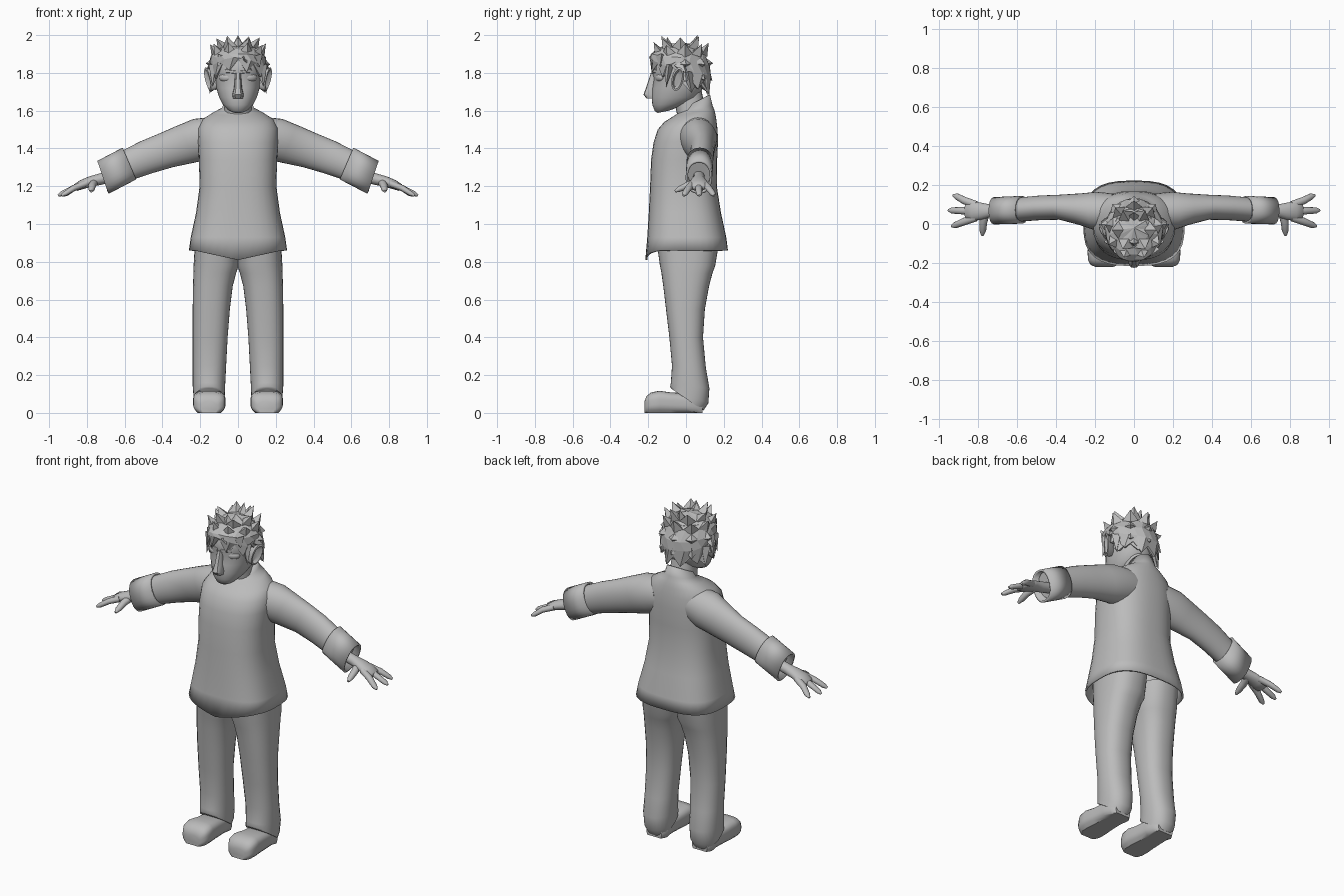
import bpy, bmesh, math, random
from mathutils import Vector as V

if "Cube" in bpy.data.objects:
    bpy.data.objects.remove(bpy.data.objects["Cube"])
random.seed(4)

grey = bpy.data.materials.new("plain grey")
grey.diffuse_color = (0.5, 0.5, 0.5, 1)
grey.use_nodes = True
grey.node_tree.nodes["Principled BSDF"].inputs["Base Color"].default_value = grey.diffuse_color


def finish(name, bm, smooth=40, mirror=False, thick=0, subsurf=0):
    bmesh.ops.recalc_face_normals(bm, faces=bm.faces)
    me = bpy.data.meshes.new(name)
    bm.to_mesh(me)
    bm.free()
    ob = bpy.data.objects.new(name, me)
    bpy.context.collection.objects.link(ob)
    me.materials.append(grey)
    if thick:
        m = ob.modifiers.new("thickness", "SOLIDIFY")
        m.thickness, m.offset = thick, -1
    if mirror:
        m = ob.modifiers.new("mirror", "MIRROR")
        m.use_mirror_merge = False
    if subsurf:
        m = ob.modifiers.new("smooth", "SUBSURF")
        m.levels = m.render_levels = subsurf
    if smooth:
        bpy.ops.object.select_all(action='DESELECT')
        bpy.context.view_layer.objects.active = ob
        ob.select_set(True)
        bpy.ops.object.shade_smooth_by_angle(angle=math.radians(smooth))
    return ob


def loft(bm, rings, n=28, caps=(True, True)):
    """rings: (centre, half axis u, half axis v, superellipse power)"""
    loops = []
    for c, u, v, p in rings:
        loop = []
        for i in range(n):
            a = 2 * math.pi * i / n
            ca, sa = math.cos(a), math.sin(a)
            f = (abs(ca) ** p + abs(sa) ** p) ** (-1 / p)
            loop.append(bm.verts.new(V(c) + V(u) * ca * f + V(v) * sa * f))
        loops.append(loop)
    for a, b in zip(loops, loops[1:]):
        for i in range(n):
            j = (i + 1) % n
            bm.faces.new((a[i], a[j], b[j], b[i]))
    if caps[0]:
        bm.faces.new(loops[0])
    if caps[1]:
        bm.faces.new(loops[-1])
    return loops


def level(zf, zb, x0, x1, yf, yb, p=2.3):
    """ring round the z axis, tilted from front height zf to back height zb"""
    return (((x0 + x1) / 2, (yf + yb) / 2, (zf + zb) / 2), ((x1 - x0) / 2, 0, 0),
            (0, (yb - yf) / 2, (zb - zf) / 2), p)


def tube(bm, pts, n=12):
    """pts: (x, y, z, width, thickness) along a path running outwards"""
    rings = []
    for i, (x, y, z, w, t) in enumerate(pts):
        a, b = V(pts[max(i - 1, 0)][:3]), V(pts[min(i + 1, len(pts) - 1)][:3])
        d = (b - a).normalized()
        u = V((0, 0, 1)).cross(d).normalized()
        rings.append(((x, y, z), u * w, d.cross(u) * t, 2))
    loft(bm, rings, n)


# jacket body, open hem dipping at the front centre
bm = bmesh.new()
body = [(.86, .86, .26, -.21, .222, 2.9), (.93, .93, .25, -.205, .213, 2.8),
        (1.06, 1.06, .222, -.197, .185, 2.7), (1.2, 1.2, .203, -.19, .163, 2.6),
        (1.34, 1.34, .207, -.185, .165, 2.5), (1.43, 1.45, .212, -.172, .17, 2.4),
        (1.5, 1.52, .21, -.15, .165, 2.3), (1.54, 1.57, .185, -.115, .158, 2.2),
        (1.575, 1.605, .13, -.06, .15, 2), (1.595, 1.63, .085, -.03, .14, 2),
        (1.61, 1.685, .073, -.02, .127, 2)]
loops = loft(bm, [level(a, b, -w, w, f, k, p) for a, b, w, f, k, p in body], 40, (False, False))
for v in loops[0]:
    if v.co.y < -.08:
        v.co.z -= .05 * max(0, 1 - abs(v.co.x) / .23)
        v.co.y -= .005
finish("jacket_body", bm, 50, thick=.01)

# sleeves: x, z, y, half height, half depth
bm = bmesh.new()
arm = [(.10, 1.47, .06, .105, .095), (.19, 1.45, .065, .115, .1), (.27, 1.425, .075, .108, .082),
       (.38, 1.39, .086, .096, .064), (.48, 1.355, .083, .09, .063), (.6, 1.305, .073, .08, .062),
       (.68, 1.265, .07, .075, .06)]
loft(bm, [((x, y, z), (0, d, 0), (.4 * h, 0, .92 * h), 2) for x, z, y, h, d in arm], 28)
finish("sleeve", bm, 50, mirror=True)

# turned-back cuffs
bm = bmesh.new()
loft(bm, [((.575, .073, 1.32), (0, .071, 0), (.036, 0, .084), 2.3),
          ((.715, .068, 1.247), (0, .07, 0), (.03, 0, .087), 2.3)], 28, (False, False))
finish("sleeve_cuff", bm, 35, mirror=True, thick=.012)

# hands with three fingers and a thumb
bm = bmesh.new()
tube(bm, [(.66, .068, 1.255, .03, .03), (.73, .068, 1.237, .031, .03), (.78, .066, 1.225, .043, .028),
          (.825, .066, 1.209, .05, .025), (.86, .066, 1.193, .042, .019), (.868, .066, 1.19, .02, .01)], 20)
for ty, sy, tx in ((.148, .098, .928), (.07, .066, .952), (-.012, .033, .935)):
    tube(bm, [(.81, sy, 1.213, .02, .018), (.87, sy + (ty - sy) * .45, 1.19, .019, .016),
              (tx - .018, ty - (ty - sy) * .12, 1.16, .016, .013), (tx, ty, 1.15, .006, .006)])
tube(bm, [(.76, .06, 1.222, .022, .022), (.772, .01, 1.205, .02, .019),
          (.775, -.035, 1.185, .017, .015), (.777, -.058, 1.173, .007, .007)])
finish("hand", bm, 60, mirror=True)

# trouser legs, slanted at the bottom
bm = bmesh.new()
legs = [(.13, .012, .072, .235, -.08, .092, 2.3), (.14, .05, .07, .236, -.084, .118, 2.3),
        (.16, .13, .068, .24, -.08, .124, 2.3), (.25, .24, .063, .24, -.074, .105, 2.3),
        (.4, .4, .055, .24, -.088, .09, 2.4), (.55, .55, .043, .24, -.106, .1, 2.4),
        (.67, .67, .028, .238, -.12, .122, 2.5), (.74, .74, .01, .236, -.13, .14, 2.5),
        (.78, .78, -.005, .235, -.138, .155, 2.5), (.9, .9, -.01, .228, -.155, .175, 2.5)]
loft(bm, [level(*r) for r in legs], 28)
finish("trouser_leg", bm, 50, mirror=True)

# shoes, lofted heel to toe: y, half width, top height
bm = bmesh.new()
shoe = [(.088, .05, .05), (.06, .07, .08), (0, .075, .105), (-.08, .079, .108), (-.14, .086, .117),
        (-.185, .084, .108), (-.21, .07, .088), (-.22, .045, .06)]
loft(bm, [((.152, y, h / 2), (w, 0, 0), (0, 0, h / 2), 3.4) for y, w, h in shoe], 28)
for v in bm.verts:
    v.co.z = max(v.co.z, .004) if v.co.z > .012 else 0
finish("shoe", bm, 45, mirror=True)

# neck and head
bm = bmesh.new()
loft(bm, [level(1.54, 1.56, -.075, .075, -.04, .11), level(1.7, 1.72, -.068, .068, -.07, .08)], 24)
finish("neck", bm)
bm = bmesh.new()
head = [(1.588, 1.6, .03, -.15, -.09), (1.598, 1.615, .055, -.165, -.05), (1.63, 1.64, .082, -.178, .02),
        (1.67, 1.67, .1, -.181, .065), (1.72, 1.72, .115, -.178, .09), (1.77, 1.77, .122, -.17, .1),
        (1.8, 1.8, .125, -.178, .105), (1.86, 1.86, .126, -.175, .105), (1.92, 1.92, .1, -.135, .08)]
loft(bm, [level(a, b, -w, w, f, k, 2.2) for a, b, w, f, k in head], 32)
finish("head", bm, 50)

# nose wedge
bm = bmesh.new()
loft(bm, [level(1.664, 1.664, -.026, .026, -.208, -.14, 2.5), level(1.685, 1.685, -.03, .03, -.225, -.14, 2.5),
          level(1.72, 1.72, -.021, .021, -.212, -.14, 2.5), level(1.8, 1.8, -.015, .015, -.186, -.14, 2.5)], 12)
finish("nose", bm, 35)

# eyes and brows
bm = bmesh.new()
bmesh.ops.create_uvsphere(bm, u_segments=16, v_segments=10, radius=1)
for v in bm.verts:
    v.co = V((.067 + .034 * v.co.x, -.14 + .02 * v.co.y + .02 * v.co.x * .6, 1.775 + .022 * v.co.z))
finish("eye", bm, 60, mirror=True)
bm = bmesh.new()
loft(bm, [((.012, -.172, 1.803), (0, .012, 0), (0, 0, .009), 3), ((.06, -.158, 1.81), (0, .012, 0), (0, 0, .011), 3),
          ((.105, -.112, 1.803), (0, .01, 0), (0, 0, .007), 3)], 10)
finish("brow", bm, 40, mirror=True)

# ears: tilted rim and sunken bowl
bm = bmesh.new()
ear = [(.115, 1.765, .022, .045), (.145, 1.765, .03, .058), (.16, 1.767, .032, .062),
       (.163, 1.767, .024, .052), (.148, 1.767, .016, .04)]
loft(bm, [((x, -.045, z), (.012, d, 0), (.012, .01, h), 2) for x, z, d, h in ear], 20)
finish("ear", bm, 40, mirror=True)

# faceted hair cap: long at the back, short over the face, zigzag edge
bm = bmesh.new()
n, prev = 20, None
for k in range(5):
    t, loop = k / 4, []
    for i in range(n):
        a = 2 * math.pi * (i + .5 * (k % 2)) / n - math.pi / 2
        back = (1 + math.sin(a)) / 2
        side = abs(math.cos(a))
        low = 1.855 - .135 * back - .03 * side * (1 - back)
        if side > .86 and -.35 < math.sin(a) < .25:
            low = 1.82
        r = (1, 1.05, 1.02, .84, .5)[k] + random.uniform(-.02, .02)
        z = low + (1.945 - low) * t ** .9 + random.uniform(-.006, .006)
        if k == 0:
            tip = i % 2
            z += -.035 if tip else .02
            r = 1.04 if tip else .97
        loop.append(bm.verts.new((.145 * r * math.cos(a), -.03 + .155 * r * math.sin(a), z)))
    if prev:
        for i in range(n):
            j = (i + 1) % n
            bm.faces.new((prev[i], prev[j], loop[j], loop[i]))
    prev = loop
top = bm.verts.new((0, -.02, 1.962))
for i in range(n):
    bm.faces.new((prev[i], prev[(i + 1) % n], top))
finish("hair_cap", bm, 0, thick=.012)

# hair tufts: flat cones (angle, base height, base radius, lift, count, length)
bm = bmesh.new()


def tuft(base, tip, w):
    d = (tip - base).normalized()
    u = d.cross(V((0, 0, 1)) if abs(d.z) < .9 else V((0, 1, 0))).normalized()
    v = d.cross(u)
    ring = [bm.verts.new(base + w * (u * math.cos(q) + .7 * v * math.sin(q)))
            for q in (0, math.pi / 2, math.pi, 3 * math.pi / 2)]
    p = bm.verts.new(tip)
    for i in range(4):
        bm.faces.new((ring[i], ring[(i + 1) % 4], p))
    bm.faces.new(ring)


for z, r, dz, dr, count in ((1.935, .08, .055, .035, 6), (1.9, .115, .055, .035, 9), (1.85, .135, .0, .038, 9),
                            (1.79, .135, -.035, .035, 9), (1.75, .125, -.05, .03, 8)):
    for i in range(count):
        a = 2 * math.pi * (i + .5) / count - math.pi / 2
        if z < 1.87 and math.sin(a) < .15:
            continue
        c = V((math.cos(a), math.sin(a), 0))
        base = V((0, -.03, z)) + c * r
        tuft(base, base + c * dr + V((0, 0, dz + random.uniform(-.008, .008))), .045)
tuft(V((0, -.09, 1.93)), V((0, -.1, 1.99)), .04)
tuft(V((0, .03, 1.92)), V((0, .06, 2.0)), .045)
# fringe and sideburns
for x0, x1, z1 in ((-.08, -.105, 1.835), (-.03, -.05, 1.86), (.03, .075, 1.812), (.09, .115, 1.83)):
    tuft(V((x0, -.165 + abs(x0) * .4, 1.885)), V((x1, -.2 + abs(x1) * .55, z1)), .045)
for s in (-1, 1):
    tuft(V((.12 * s, -.09, 1.84)), V((.135 * s, -.105, 1.725)), .035)
    tuft(V((.13 * s, .01, 1.8)), V((.15 * s, .03, 1.69)), .04)
    tuft(V((.13 * s, -.03, 1.84)), V((.18 * s, -.0, 1.8)), .04)
finish("hair_tufts", bm, 0)
